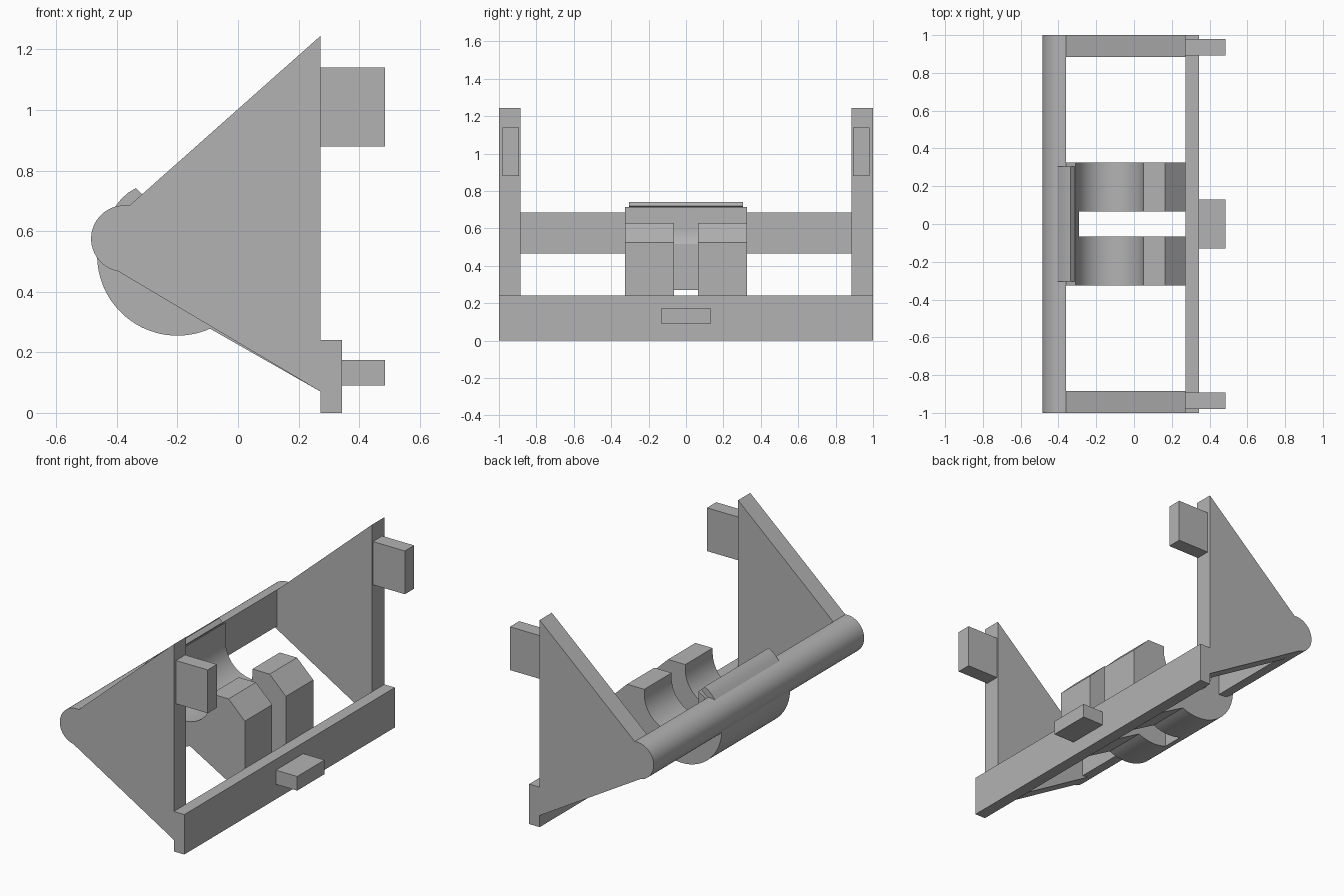
import bpy, bmesh, math

cube = bpy.data.objects.get("Cube")
if cube:
    bpy.data.objects.remove(cube, do_unlink=True)

grey = bpy.data.materials.new("plain grey")
grey.use_nodes = True
colour = (0.45, 0.45, 0.45, 1)
grey.diffuse_color = colour
grey.node_tree.nodes["Principled BSDF"].inputs["Base Color"].default_value = colour


def arc(cx, cz, r, start, end, steps=24):
    """Points on a circle in the side plane, angles in degrees."""
    angles = [math.radians(start + (end - start) * i / steps) for i in range(steps + 1)]
    return [(cx + r * math.cos(a), cz + r * math.sin(a)) for a in angles]


def extrude(name, profile, y0, y1):
    """Solid made by sweeping an x-z profile from y0 to y1."""
    bm = bmesh.new()
    face = bm.faces.new([bm.verts.new((x, y0, z)) for x, z in profile])
    swept = bmesh.ops.extrude_face_region(bm, geom=[face])["geom"]
    moved = [v for v in swept if isinstance(v, bmesh.types.BMVert)]
    bmesh.ops.translate(bm, verts=moved, vec=(0, y1 - y0, 0))
    bmesh.ops.recalc_face_normals(bm, faces=bm.faces)
    mesh = bpy.data.meshes.new(name)
    bm.to_mesh(mesh)
    bm.free()
    mesh.materials.append(grey)
    obj = bpy.data.objects.new(name, mesh)
    bpy.context.collection.objects.link(obj)
    bpy.ops.object.select_all(action='DESELECT')
    obj.select_set(True)
    bpy.context.view_layer.objects.active = obj
    bpy.ops.object.shade_smooth_by_angle(angle=math.radians(25))
    return obj


def rect(x0, x1, z0, z1):
    return [(x0, z0), (x1, z0), (x1, z1), (x0, z1)]


def pair(name, profile, inner, outer):
    extrude("left_" + name, profile, inner, outer)
    extrude("right_" + name, profile, -outer, -inner)


# Mounting board and centre peg
extrude("mounting_board", rect(0.273, 0.343, 0, 0.24), -1, 1)
extrude("centre_peg", rect(0.343, 0.485, 0.09, 0.175), -0.13, 0.13)

# Rounded cross bar with a flat inner side
extrude("cross_bar", arc(-0.375, 0.575, 0.11, 82, 257) + [(-0.36, 0.465)], -1, 1)

# Triangular end plates and their pegs
plate = [(0.273, 1.245), (0.273, 0.07), (-0.40, 0.47), (-0.36, 0.683)]
pair("end_plate", plate, 0.885, 1)
pair("upper_peg", rect(0.273, 0.485, 0.88, 1.14), 0.892, 0.98)

# Cradle halves: round underside, chamfered block and concave seat
OUTER = (-0.2, 0.52, 0.265)
SEAT = (-0.13, 0.60, 0.18)
rim = [(-0.31, 0.715), (-0.36, 0.683)]
block = [(0.273, 0.07), (0.273, 0.525), (0.165, 0.63), (0.05, 0.63)]
cradle = rim + arc(*OUTER, 180, 294, 36) + block + arc(*SEAT, 360, 180, 36)
pair("cradle", cradle, 0.065, 0.325)

# Back wall that closes the slot between the cradle halves
slot_x = -0.29
outer_end = 180 + math.degrees(math.acos((OUTER[0] - slot_x) / OUTER[2]))
seat_start = 180 + math.degrees(math.acos((SEAT[0] - slot_x) / SEAT[2]))
wall = rim + arc(*OUTER, 180, outer_end) + arc(*SEAT, seat_start, 180, 12)
extrude("cradle_back_wall", wall, -0.065, 0.065)

# Raised lip on top of the bar
lip = [(-0.41, 0.675), (-0.385, 0.707), (-0.362, 0.727), (-0.337, 0.742),
       (-0.316, 0.72), (-0.36, 0.675)]
extrude("raised_lip", lip, -0.305, 0.305)
